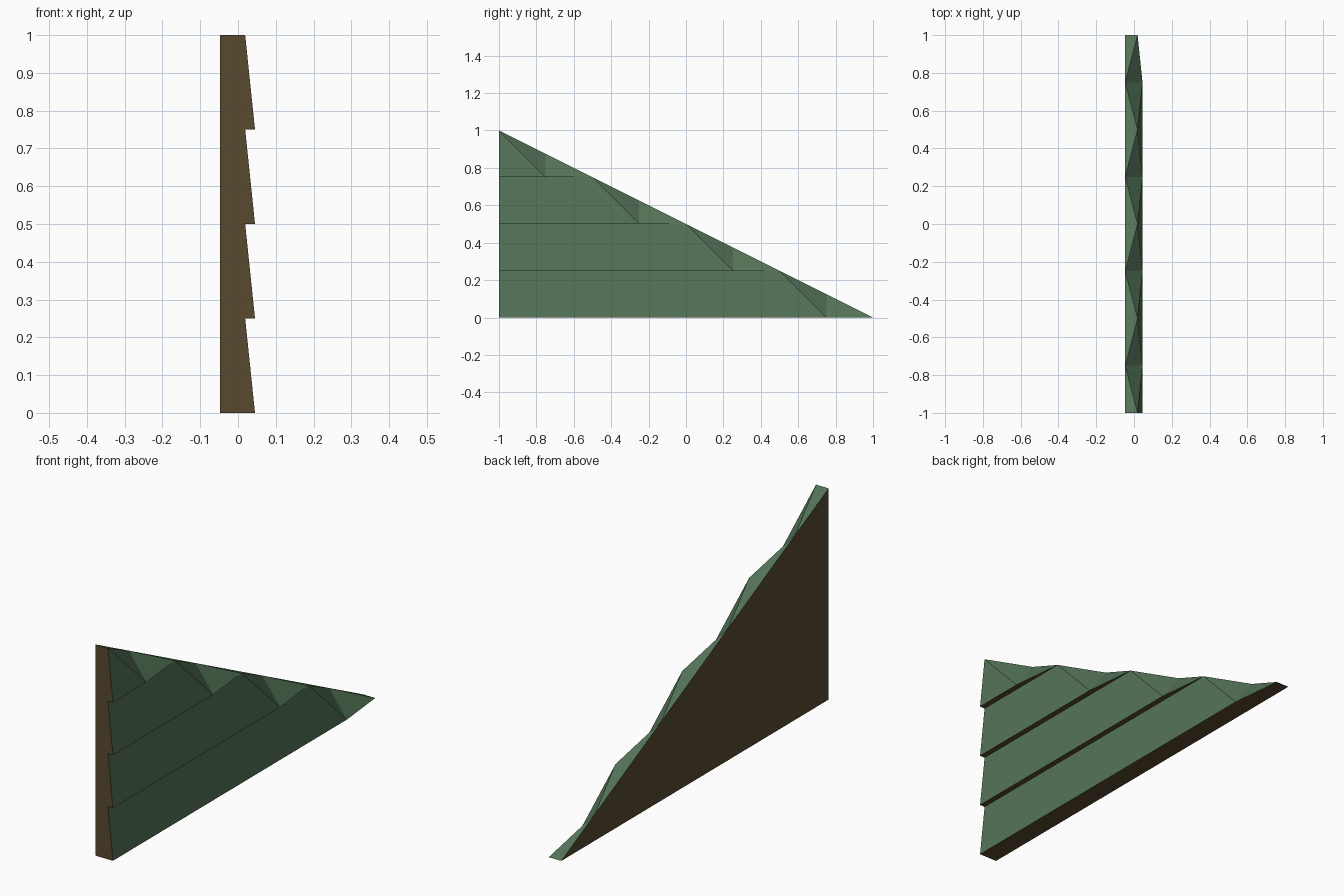
import bpy, bmesh
from mathutils import Vector

if "Cube" in bpy.data.objects:
    bpy.data.objects.remove(bpy.data.objects["Cube"])

BACK, TOP_X, LIP_X = -0.047, 0.019, 0.045   # back plane, board top, board lip
BOARDS, H = 4, 0.25


def material(name, rgb):
    m = bpy.data.materials.new(name)
    m.diffuse_color = (*rgb, 1)
    m.use_nodes = True
    m.node_tree.nodes["Principled BSDF"].inputs["Base Color"].default_value = m.diffuse_color
    return m


bm = bmesh.new()


def face(*pts):
    """Add a face from points, skipping repeated corners."""
    keep = []
    for p in pts:
        if p not in keep:
            keep.append(p)
    bm.faces.new([bm.verts.new(p) for p in keep])


def slope(z):
    return 1 - 2 * z


for i in range(BOARDS):
    z0, z1 = i * H, (i + 1) * H
    y0, y1 = slope(z0), slope(z1)
    lip = (LIP_X, -1, z0)
    low_front = (TOP_X, -1, z0)
    low_back = (BACK, -1, z0)
    high_front = (TOP_X, -1, z1)
    high_back = (BACK, -1, z1)
    corner = (LIP_X, y0 - 0.25, z0)
    tip_f, tip_b = (TOP_X, y0, z0), (BACK, y0, z0)
    end_f, end_b = (TOP_X, y1, z1), (BACK, y1, z1)
    mid = (BACK, y0 - 0.25, z0 + H / 2)

    # sloping board face
    face(lip, corner, end_f, high_front)
    # underside: whole base for the lowest board, a lip for the others
    if i == 0:
        face(lip, corner, tip_f, tip_b, low_back)
    else:
        face(lip, corner, tip_f, low_front)
    # upright end and back
    if i == 0:
        face(low_back, lip, high_front, high_back)
    else:
        face(low_back, low_front, lip, high_front, high_back)
    face(low_back, tip_b, mid, end_b, high_back)
    # bevelled raking edge
    face(tip_b, tip_f, mid)
    face(tip_f, corner, mid)
    face(corner, end_f, mid)
    face(mid, end_f, end_b)

bmesh.ops.remove_doubles(bm, verts=bm.verts[:], dist=1e-4)
bmesh.ops.recalc_face_normals(bm, faces=bm.faces[:])

# timber on the end, back and undersides; paint elsewhere
for f in bm.faces:
    n = f.normal
    f.material_index = 1 if min(n.x, n.y, n.z) < -0.95 else 0

me = bpy.data.meshes.new("gable_siding")
bm.to_mesh(me)
bm.free()
me.materials.append(material("green_paint", (0.087, 0.172, 0.096)))
me.materials.append(material("brown_timber", (0.098, 0.067, 0.029)))
ob = bpy.data.objects.new("gable_siding", me)
bpy.context.collection.objects.link(ob)
